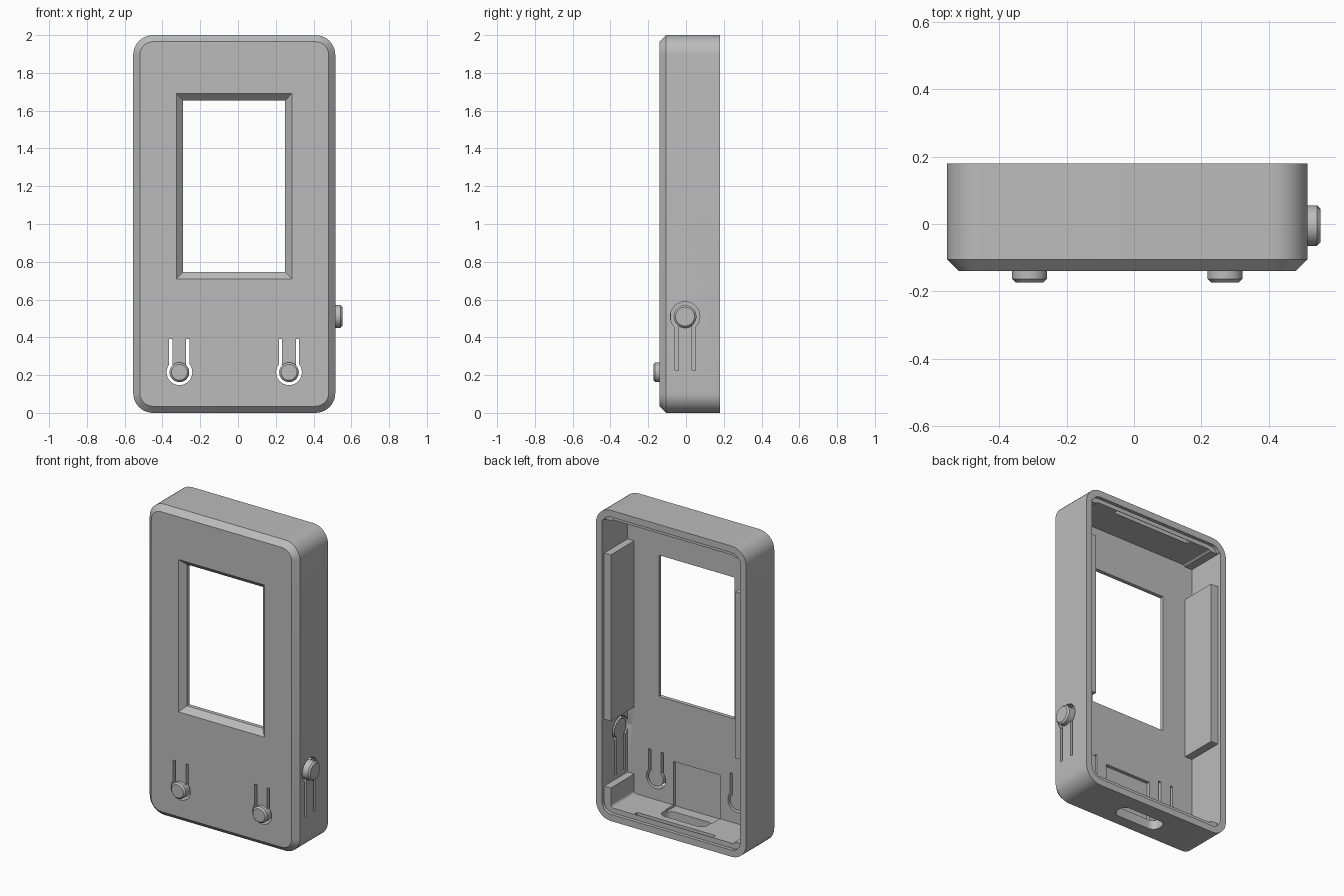
import bpy, bmesh, math

if "Cube" in bpy.data.objects:
    bpy.data.objects.remove(bpy.data.objects["Cube"])

grey = bpy.data.materials.new("plain_grey")
grey.use_nodes = True
COLOUR = (0.5, 0.5, 0.5, 1)
grey.diffuse_color = COLOUR
grey.node_tree.nodes["Principled BSDF"].inputs["Base Color"].default_value = COLOUR

# How a flat outline point (a, b) at depth t maps to space for each loft axis
AXES = {
    "x": lambda a, b, t: (t, a, b),
    "y": lambda a, b, t: (a, t, b),
    "z": lambda a, b, t: (a, b, t),
}


def outline(a0, a1, b0, b1, r, steps):
    """Rectangle with rounded corners; a radius of half the side makes a circle."""
    corners = [(a1 - r, b1 - r), (a0 + r, b1 - r), (a0 + r, b0 + r), (a1 - r, b0 + r)]
    if r == 0:
        return corners
    points = []
    for i, (ca, cb) in enumerate(corners):
        for k in range(steps + 1):
            angle = math.pi / 2 * (i + k / steps)
            points.append((ca + r * math.cos(angle), cb + r * math.sin(angle)))
    return points


def loft(name, rect, rings, radius=0.0, axis="y", steps=10):
    """Solid through rings of (depth, inset) of one rounded rectangle."""
    a0, a1, b0, b1 = rect
    bm = bmesh.new()
    loops = []
    for t, inset in rings:
        r = max(radius - inset, 0.001) if radius else 0
        pts = outline(a0 + inset, a1 - inset, b0 + inset, b1 - inset, r, steps)
        loops.append([bm.verts.new(AXES[axis](a, b, t)) for a, b in pts])
    for low, high in zip(loops, loops[1:]):
        for i in range(len(low)):
            j = (i + 1) % len(low)
            bm.faces.new((low[i], low[j], high[j], high[i]))
    bm.faces.new(loops[0])
    bm.faces.new(loops[-1])
    bmesh.ops.remove_doubles(bm, verts=bm.verts, dist=1e-5)
    bmesh.ops.recalc_face_normals(bm, faces=bm.faces)
    mesh = bpy.data.meshes.new(name)
    bm.to_mesh(mesh)
    bm.free()
    mesh.materials.append(grey)
    obj = bpy.data.objects.new(name, mesh)
    bpy.context.collection.objects.link(obj)
    return obj


def combine(target, tool, operation="DIFFERENCE"):
    mod = target.modifiers.new("combine", "BOOLEAN")
    mod.operation, mod.solver, mod.object = operation, "EXACT", tool
    bpy.context.view_layer.objects.active = target
    bpy.ops.object.modifier_apply(modifier=mod.name)
    bpy.data.objects.remove(tool)


def cut(rect, depths, radius=0.0, axis="y"):
    combine(case, loft("cutter", rect, [(d, 0) for d in depths], radius, axis))


def round_rect(a, b, r):
    return (a - r, a + r, b - r, b + r)


LEFT, RIGHT, BACK, FRONT, INNER = 0.515, -0.555, 0.18, -0.14, -0.08

# Case shell with rounded corners and a chamfered front edge
case = loft("case", (RIGHT, LEFT, 0, 2),
            [(BACK, 0), (FRONT + 0.035, 0), (FRONT, 0.035)], 0.105)

# Main cavity, then the shallow ledge for a back cover
cut((-0.46, 0.425, 0.075, 1.93), (INNER, 0.3), 0.02)
cut((RIGHT + 0.043, LEFT - 0.043, 0.043, 1.957), (0.158, 0.3), 0.065)

# Side pockets above and below the thick side rails
for low, high in ((0.2, 0.63), (1.7, 1.92)):
    cut((0.38, 0.472, low, high), (INNER, 0.25))
for low, high in ((0.09, 0.63), (1.7, 1.92)):
    cut((-0.512, -0.42, low, high), (INNER, 0.25))

# Snap grooves in the top and bottom rims
for low, high in ((0.03, 0.08), (1.92, 1.97)):
    cut((-0.3, 0.26, low, high), (0.125, 0.155))

# Screen window with a sloping frame
window = loft("cutter", (-0.36, 0.32, 0.675, 1.725),
              [(FRONT - 0.035, 0), (FRONT + 0.035, 0.07), (0, 0.07)])
combine(case, window)

# Connector slot in the bottom and its recess in the front wall
cut((-0.18, 0.14, -0.03, 0.08), (-0.05, 0.12), 0.045, "z")
cut((-0.185, 0.145, 0.06, 0.355), (INNER - 0.022, 0))


def spring_button(name, a, b, r, gap, arm, end, wall, tip, axis):
    """Button on a flexible tongue, freed from the wall by a keyhole slot."""
    inside, outside = wall
    margin = 0.03 if inside < outside else -0.03
    through = (inside - margin, outside + margin)
    span = (min(b, end), max(b, end))
    cut(round_rect(a, b, r + gap), through, r + gap, axis)
    cut((a - arm - 0.018, a + arm + 0.018, *span), through, 0, axis)
    bevel = 0.01 if tip > outside else -0.01
    button = loft(name, round_rect(a, b, r),
                  [(inside, 0), (tip - bevel, 0), (tip, 0.01)], r, axis)
    tongue = loft("tongue", (a - arm, a + arm, *span),
                  [(inside, 0), (outside, 0)], 0, axis)
    combine(button, tongue, "UNION")
    return button


parts = [
    spring_button(name, x, 0.215, 0.052, 0.016, 0.036, 0.39,
                  (INNER, FRONT), -0.173, "y")
    for name, x in (("front_button_right", -0.31), ("front_button_left", 0.27))
]
parts.append(spring_button("side_button", -0.005, 0.51, 0.06, 0.018, 0.036, 0.225,
                           (0.472, LEFT), 0.553, "x"))

# Smooth the curves and keep the edges crisp
for obj in [case] + parts:
    bpy.ops.object.select_all(action="DESELECT")
    obj.select_set(True)
    bpy.context.view_layer.objects.active = obj
    bpy.ops.object.shade_smooth_by_angle(angle=math.radians(30))
